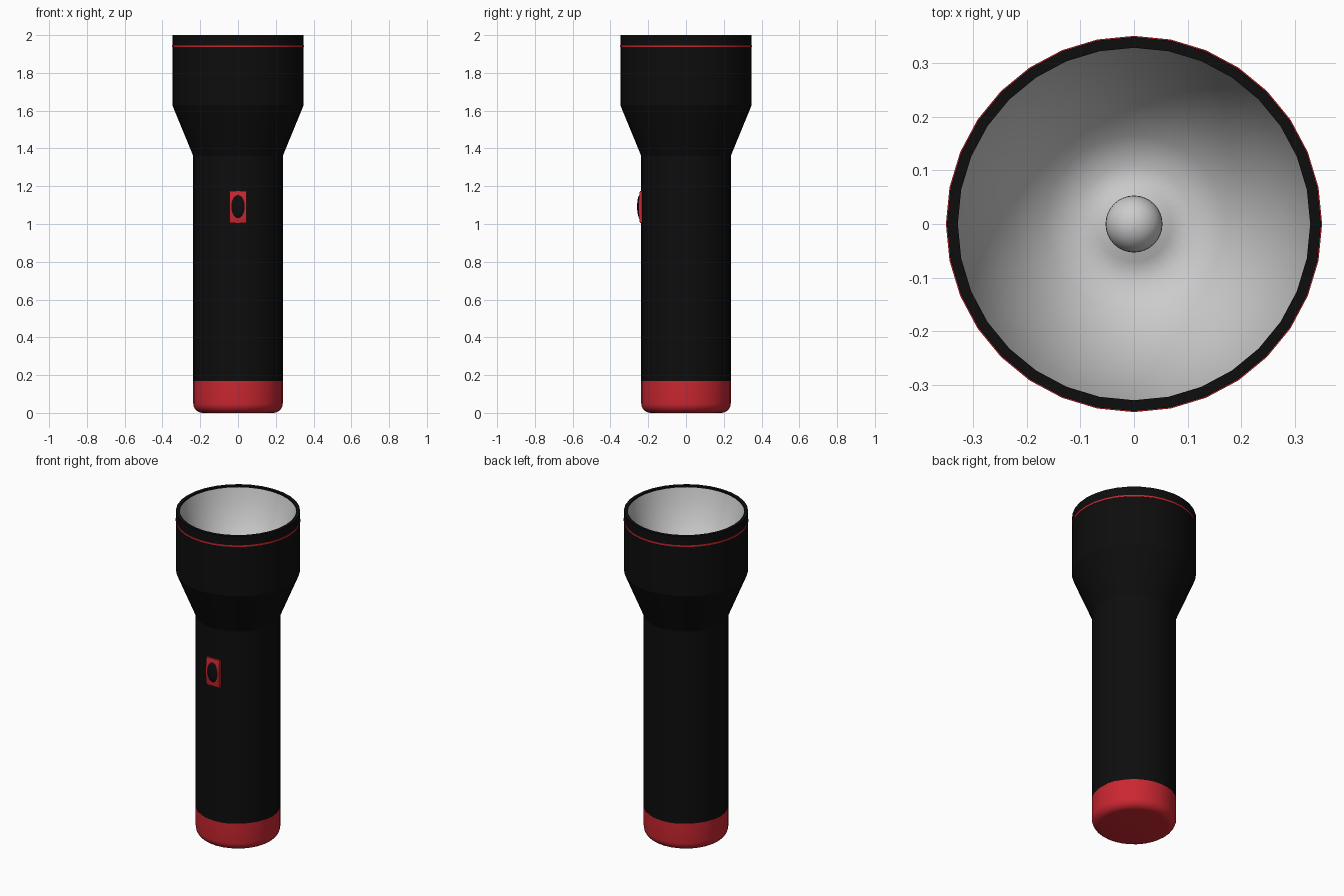
import bpy, bmesh, math

if "Cube" in bpy.data.objects:
    bpy.data.objects.remove(bpy.data.objects["Cube"])

SIDES = 32


def material(name, rgb):
    m = bpy.data.materials.new(name)
    m.diffuse_color = (*rgb, 1)
    m.use_nodes = True
    m.node_tree.nodes["Principled BSDF"].inputs["Base Color"].default_value = m.diffuse_color
    return m


BLACK = material("black_plastic", (0.004, 0.004, 0.004))
RED = material("red_plastic", (0.6, 0.02, 0.03))


def finish(name, bm, mat=None, angle=30):
    mesh = bpy.data.meshes.new(name)
    bm.to_mesh(mesh)
    bm.free()
    ob = bpy.data.objects.new(name, mesh)
    bpy.context.collection.objects.link(ob)
    if mat:
        mesh.materials.append(mat)
    bpy.ops.object.select_all(action='DESELECT')
    ob.select_set(True)
    bpy.context.view_layer.objects.active = ob
    bpy.ops.object.shade_smooth_by_angle(angle=math.radians(angle))
    return ob


def lathe(name, profile, mat=None, angle=30):
    """Spin (radius, z) points, listed bottom to top on outer walls, around z."""
    bm = bmesh.new()
    rings = []
    for r, z in profile:
        if r == 0:
            rings.append([bm.verts.new((0, 0, z))] * SIDES)
        else:
            rings.append([bm.verts.new((r * math.cos(2 * math.pi * i / SIDES),
                                        r * math.sin(2 * math.pi * i / SIDES), z))
                          for i in range(SIDES)])
    for a, b in zip(rings, rings[1:]):
        for i in range(SIDES):
            j = (i + 1) % SIDES
            bm.faces.new(dict.fromkeys((a[i], a[j], b[j], b[i])))
    return finish(name, bm, mat, angle)


# Handle, flared head and rim
lathe("body", [(0.237, 0.17), (0.237, 1.36), (0.348, 1.63), (0.348, 2.0),
               (0.328, 2.0), (0.328, 1.985)], BLACK, 20)

# Rounded end cap
corner = [(0.187 + 0.05 * math.sin(t), 0.05 - 0.05 * math.cos(t))
          for t in (math.radians(a) for a in range(0, 91, 15))]
lathe("end_cap", [(0, 0)] + corner + [(0.237, 0.172)], RED)

# Thin accent line around the head
lathe("accent_ring", [(0.346, 1.936), (0.350, 1.936), (0.350, 1.946), (0.346, 1.946)], RED)

# Reflector bowl, with a small raised collar under the bulb
lathe("reflector", [(0.328, 1.99), (0.31, 1.92), (0.275, 1.83), (0.225, 1.745),
                    (0.165, 1.68), (0.11, 1.65), (0.07, 1.655), (0.035, 1.68), (0, 1.68)],
      None, 60)

# Bulb
bm = bmesh.new()
bmesh.ops.create_uvsphere(bm, u_segments=32, v_segments=16, radius=0.053)
bmesh.ops.translate(bm, verts=bm.verts, vec=(0, 0, 1.71))
finish("bulb", bm)

# Switch plate: gently arched slab set into the handle
bm = bmesh.new()
arch = [(-0.22, 1.005)]
for i in range(9):
    t = i / 4 - 1
    arch.append((-0.244 - 0.008 * (1 - t * t), 1.09 + 0.085 * t))
arch.append((-0.22, 1.175))
face = bm.faces.new([bm.verts.new((-0.045, y, z)) for y, z in arch])
geom = bmesh.ops.extrude_face_region(bm, geom=[face])["geom"]
bmesh.ops.translate(bm, verts=[v for v in geom if isinstance(v, bmesh.types.BMVert)],
                    vec=(0.09, 0, 0))
bmesh.ops.recalc_face_normals(bm, faces=bm.faces)
finish("switch_plate", bm, RED)

# Oval switch button
bm = bmesh.new()
bmesh.ops.create_uvsphere(bm, u_segments=24, v_segments=12, radius=1)
bmesh.ops.scale(bm, verts=bm.verts, vec=(0.043, 0.016, 0.064))
bmesh.ops.translate(bm, verts=bm.verts, vec=(0, -0.243, 1.092))
finish("switch_button", bm, BLACK)
